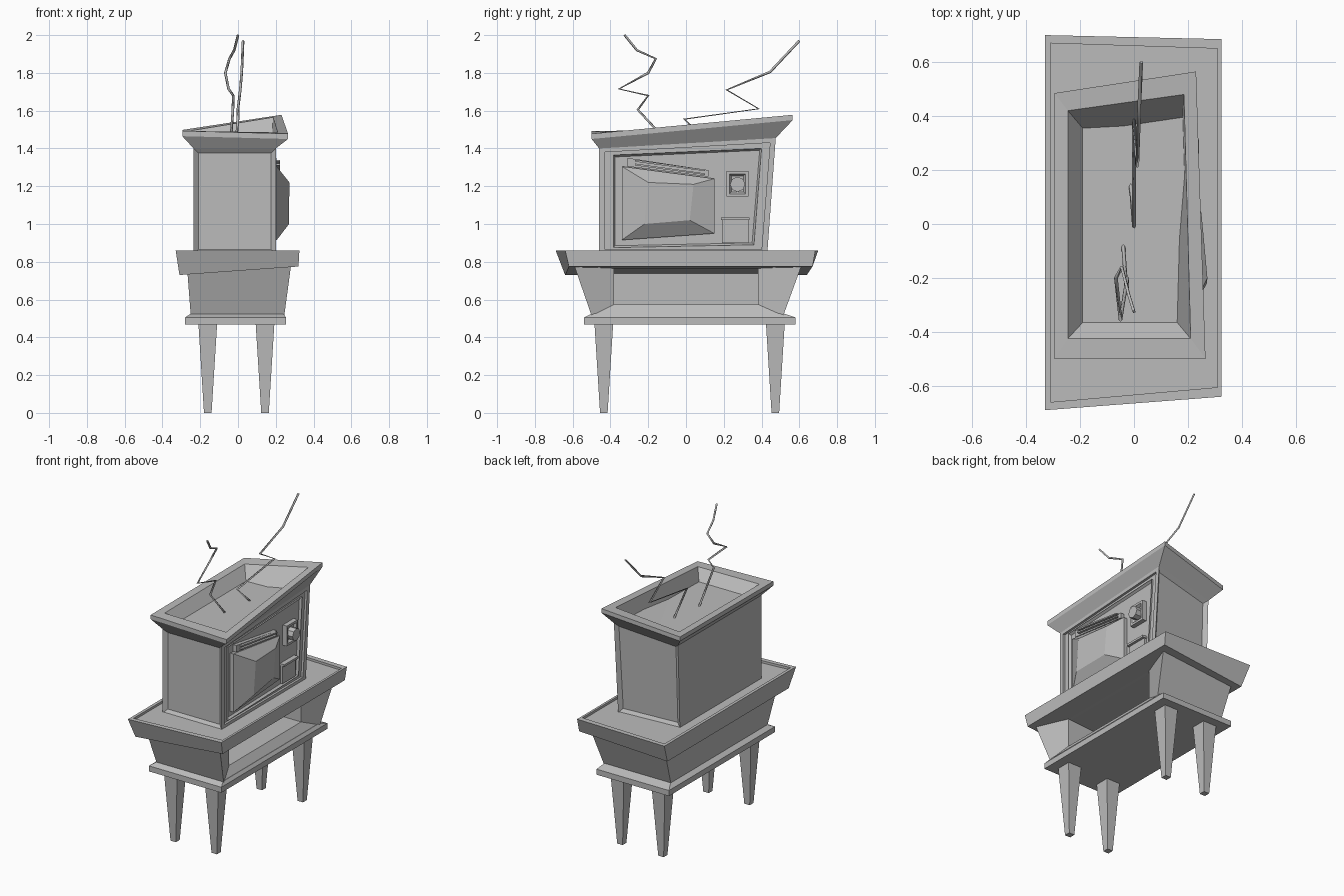
import bpy, bmesh, math
from mathutils import Matrix

cube = bpy.data.objects.get("Cube")
if cube:
    bpy.data.objects.remove(cube, do_unlink=True)

grey = bpy.data.materials.new("plain_grey")
grey.use_nodes = True
COLOUR = (0.5, 0.5, 0.5, 1)
grey.diffuse_color = COLOUR
grey.node_tree.nodes["Principled BSDF"].inputs["Base Color"].default_value = COLOUR


def add_object(name, data):
    data.materials.append(grey)
    obj = bpy.data.objects.new(name, data)
    bpy.context.scene.collection.objects.link(obj)
    return obj


def loft(name, rings, end_panels=False):
    """Skin a row of equal rings and cap both ends; optionally sink the end faces."""
    bm = bmesh.new()
    rows = [[bm.verts.new(p) for p in ring] for ring in rings]
    for low, high in zip(rows, rows[1:]):
        for i in range(len(low)):
            j = (i + 1) % len(low)
            bm.faces.new((low[i], low[j], high[j], high[i]))
    bm.faces.new(rows[0][::-1])
    bm.faces.new(rows[-1])
    bmesh.ops.recalc_face_normals(bm, faces=bm.faces)
    if end_panels:
        ends = [f for f in bm.faces if abs(f.normal.y) > 0.8 and f.calc_area() > 0.1]
        bmesh.ops.inset_individual(bm, faces=ends, thickness=0.035, depth=-0.02)
    mesh = bpy.data.meshes.new(name)
    bm.to_mesh(mesh)
    bm.free()
    return add_object(name, mesh)


def flat(x0, x1, y0, y1, z):
    """Level rectangle."""
    return [(x0, y0, z), (x1, y0, z), (x1, y1, z), (x0, y1, z)]


def side(x, *corners):
    """Upright ring facing x, from (y, z) corners."""
    return [(x, y, z) for y, z in corners]


def block(name, x0, x1, *corners):
    return loft(name, [side(x0, *corners), side(x1, *corners)])


def rect(y0, y1, z0, z1):
    return (y0, z0), (y1, z0), (y1, z1), (y0, z1)


def rod(name, points):
    curve = bpy.data.curves.new(name, "CURVE")
    curve.dimensions = "3D"
    curve.bevel_depth = 0.007
    curve.bevel_resolution = 0
    curve.use_fill_caps = True
    spline = curve.splines.new("POLY")
    spline.points.add(len(points) - 1)
    for target, p in zip(spline.points, points):
        target.co = (*p, 1)
    return add_object(name, curve)


# Tapered legs
for x, x_name in ((-0.16, "back"), (0.143, "front")):
    for y, y_name in ((-0.435, "right"), (0.473, "left")):
        loft(f"{x_name}_{y_name}_leg", [
            flat(x - r, x + r, y - r, y + r, z) for r, z in ((0.02, 0), (0.05, 0.48))])

# Base plate with sloped upper edge
loft("base_plate", [
    flat(-0.28, 0.255, -0.54, 0.58, 0.468),
    flat(-0.28, 0.255, -0.54, 0.58, 0.505),
    flat(-0.25, 0.24, -0.5, 0.52, 0.525)])

# Cabinet with splayed opening and deep shelf
opening = rect(-0.38, 0.38, 0.575, 0.765)
outer = ((-0.5, 0.515), (0.515, 0.515), (0.61, 0.775), (-0.59, 0.775))
cabinet_front = [(0.245 if z < 0.6 else 0.28, y, z) for y, z in outer]
cabinet_back = [(-0.25 if z < 0.6 else -0.27, y, z) for y, z in outer]
loft("cabinet", [cabinet_back, cabinet_front,
                 side(0.2, *opening), side(-0.2, *opening)])

# Crooked table top with raised rim
loft("table_top", [
    [(-0.31, -0.64, 0.73), (0.32, -0.62, 0.775), (0.32, 0.67, 0.775), (-0.31, 0.64, 0.73)],
    [(-0.33, -0.69, 0.86), (0.325, -0.64, 0.86), (0.325, 0.685, 0.86), (-0.33, 0.7, 0.86)],
    [(-0.31, -0.66, 0.86), (0.31, -0.605, 0.86), (0.31, 0.65, 0.86), (-0.31, 0.67, 0.86)],
    [(-0.31, -0.66, 0.845), (0.31, -0.605, 0.845), (0.31, 0.65, 0.845), (-0.31, 0.67, 0.845)]])

# Television case with stepped front frame
lip = ((-0.43, 0.865), (0.4, 0.865), (0.445, 1.43), (-0.43, 1.38))
panel = ((-0.385, 0.875), (0.36, 0.89), (0.4, 1.4), (-0.385, 1.365))
inner = ((-0.375, 0.885), (0.35, 0.9), (0.39, 1.39), (-0.375, 1.355))
loft("television_case", [
    side(-0.235, (-0.46, 0.84), (0.4, 0.84), (0.42, 1.4), (-0.46, 1.4)),
    side(0.2, (-0.46, 0.84), (0.43, 0.84), (0.475, 1.455), (-0.46, 1.4)),
    side(0.2, *lip), side(0.185, *lip), side(0.185, *panel),
    side(0.195, *panel), side(0.18, *inner)], end_panels=True)

# Flared lid with sunken tray
rim = [(-0.295, -0.5, 1.465), (0.265, -0.5, 1.45), (0.23, 0.565, 1.55), (-0.295, 0.485, 1.47)]
loft("lid_tray", [
    [(-0.235, -0.46, 1.4), (0.2, -0.46, 1.4), (0.2, 0.475, 1.455), (-0.235, 0.42, 1.4)],
    rim,
    [(x, y, z + 0.028) for x, y, z in rim],
    [(-0.245, -0.425, 1.49), (0.21, -0.425, 1.485), (0.185, 0.48, 1.565), (-0.245, 0.42, 1.495)],
    [(-0.19, -0.365, 1.42), (0.16, -0.365, 1.42), (0.18, 0.375, 1.42), (-0.19, 0.355, 1.42)]])

# Bulging faceted screen
edge = ((-0.34, 0.915), (0.15, 0.95), (0.15, 1.24), (-0.34, 1.305))
loft("screen", [
    side(0.17, *edge), side(0.205, *edge),
    [(0.27, -0.22, 1.0), (0.25, 0.02, 1.02), (0.25, 0.04, 1.21), (0.272, -0.2, 1.22)]])

# Slanted vent above the screen
block("vent_frame", 0.17, 0.205, (-0.31, 1.305), (0.12, 1.25), (0.12, 1.285), (-0.31, 1.35))
for k in range(2):
    drop = 0.02 * k
    block(f"vent_bar_{k}", 0.19, 0.222, (-0.27, 1.33 - drop), (0.1, 1.28 - drop),
          (0.1, 1.288 - drop), (-0.27, 1.34 - drop))

# Dial plate with eight-sided knob
loft("dial_plate", [
    side(0.17, *rect(0.215, 0.33, 1.145, 1.28)),
    side(0.21, *rect(0.215, 0.33, 1.145, 1.28)),
    side(0.21, *rect(0.23, 0.315, 1.16, 1.265)),
    side(0.195, *rect(0.24, 0.305, 1.17, 1.255))])
circle = [(0.273 + 0.04 * math.cos(a * math.pi / 4), 1.21 + 0.04 * math.sin(a * math.pi / 4))
          for a in range(8)]
block("dial_knob", 0.19, 0.24, *circle)

# Lower control panel and ledge
block("control_panel", 0.17, 0.195, *rect(0.19, 0.33, 0.9, 1.02))
block("control_ledge", 0.17, 0.212, *rect(0.185, 0.335, 1.02, 1.034))

# Bent aerials
rod("right_aerial", [
    (-0.04, -0.08, 1.415), (-0.027, -0.255, 1.605), (-0.025, -0.2, 1.68),
    (-0.05, -0.355, 1.715), (-0.067, -0.2, 1.8), (-0.045, -0.16, 1.875),
    (-0.02, -0.26, 1.92), (0, -0.325, 2)])
rod("left_aerial", [
    (-0.012, 0.145, 1.415), (0, -0.01, 1.555), (0, 0.385, 1.61),
    (0.012, 0.215, 1.71), (0.02, 0.445, 1.805), (0.027, 0.6, 1.97)])
